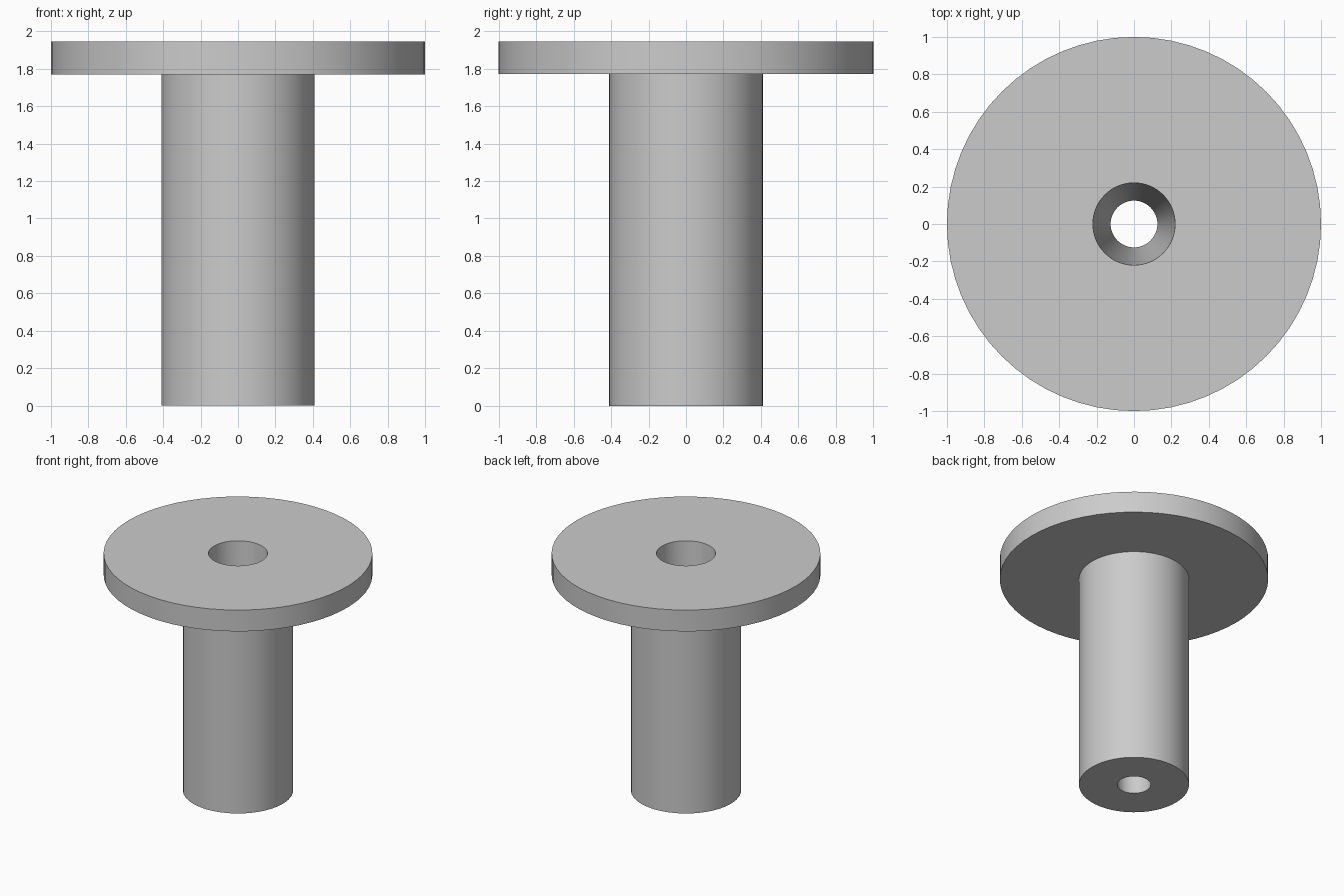
import bpy
import bmesh
import math

cube = bpy.data.objects.get("Cube")
if cube:
    bpy.data.objects.remove(cube)

SEGMENTS = 64
TOP, FLANGE_BASE = 1.945, 1.77
FLANGE_R, STEM_R = 1.0, 0.41
BORE_TOP_R, BORE_BASE_R = 0.22, 0.125

grey = bpy.data.materials.new("light_grey")
grey.use_nodes = True
colour = (0.6, 0.6, 0.6, 1)
grey.diffuse_color = colour
grey.node_tree.nodes["Principled BSDF"].inputs["Base Color"].default_value = colour


def lathe(name, profile):
    """Revolve a closed (radius, height) profile around the z axis."""
    bm = bmesh.new()
    rings = []
    for r, z in profile:
        angles = [math.tau * i / SEGMENTS for i in range(SEGMENTS)]
        rings.append([bm.verts.new((r * math.cos(a), r * math.sin(a), z)) for a in angles])
    for k, low in enumerate(rings):
        high = rings[(k + 1) % len(rings)]
        for i in range(SEGMENTS):
            j = (i + 1) % SEGMENTS
            bm.faces.new((low[i], low[j], high[j], high[i]))
    bmesh.ops.recalc_face_normals(bm, faces=bm.faces)
    mesh = bpy.data.meshes.new(name)
    bm.to_mesh(mesh)
    bm.free()
    mesh.materials.append(grey)
    obj = bpy.data.objects.new(name, mesh)
    bpy.context.collection.objects.link(obj)
    bpy.ops.object.select_all(action="DESELECT")
    obj.select_set(True)
    bpy.context.view_layer.objects.active = obj
    bpy.ops.object.shade_smooth_by_angle(angle=math.radians(30))
    return obj


# Stem and flange in one piece, with a tapered bore running right through
lathe("flanged_bushing", [
    (BORE_BASE_R, 0),
    (STEM_R, 0),
    (STEM_R, FLANGE_BASE),
    (FLANGE_R, FLANGE_BASE),
    (FLANGE_R, TOP),
    (BORE_TOP_R, TOP),
])
